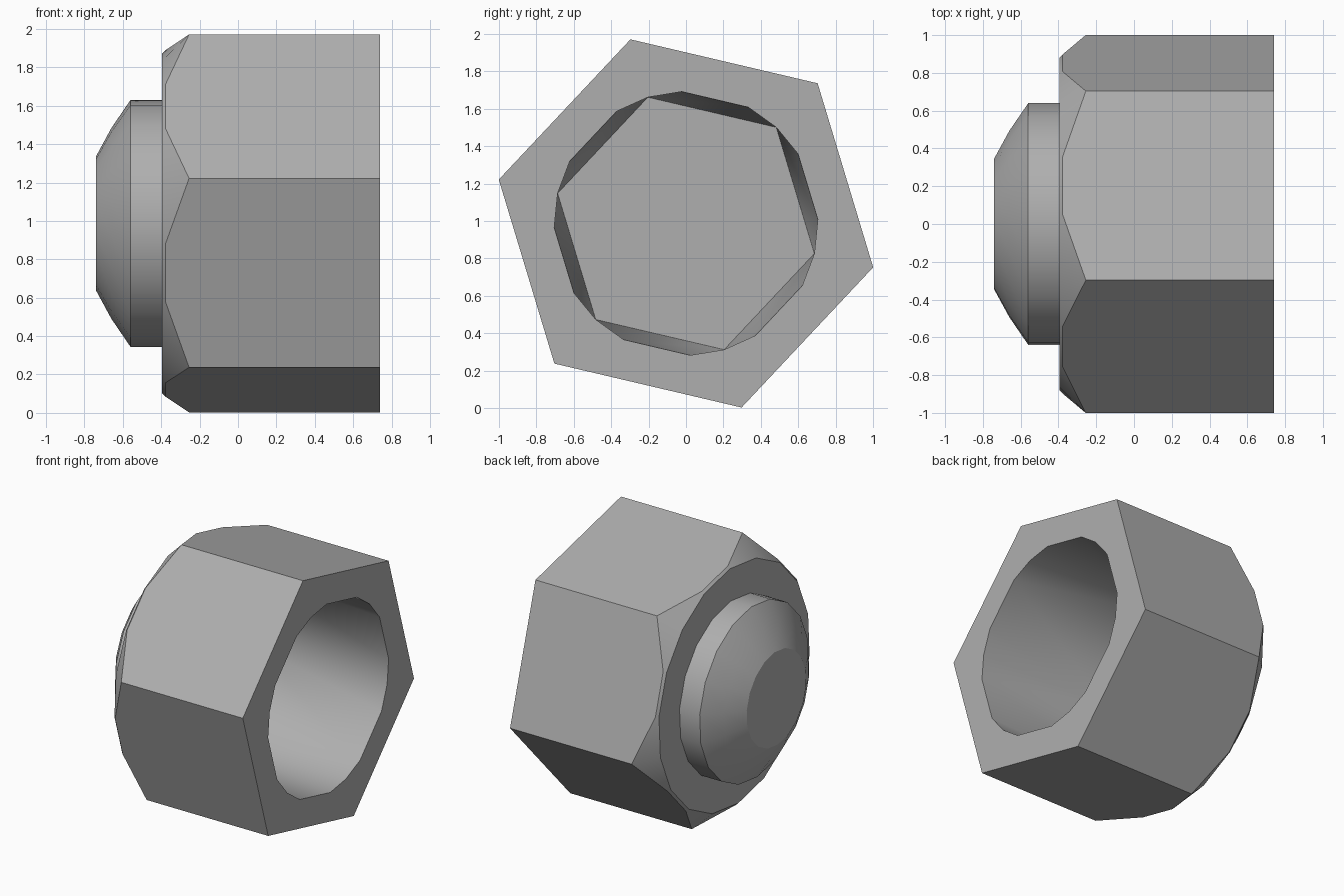
import bpy, bmesh
from math import cos, sin, radians

if "Cube" in bpy.data.objects:
    bpy.data.objects.remove(bpy.data.objects["Cube"])

CZ, A0 = 0.987, 46.8          # axis height, angle of the first hex corner
END, FLOOR = 0.74, -0.34      # open end and bottom of the bore
R_HEX = 1.028
bm = bmesh.new()


def vert(x, r, a):
    a = radians(A0 + a)
    return bm.verts.new((x, r * cos(a), CZ + r * sin(a)))


def ring(x, r, angles):
    return [vert(x, r, a) for a in angles]


def bridge(a, b):
    n = len(a)
    for i in range(n):
        j = (i + 1) % n
        bm.faces.new((a[i], a[j], b[j], b[i]))


even = range(0, 360, 20)
six = range(0, 360, 60)

# domed cap, shoulder and chamfered end of the hex
profile = [(-0.74, 0.349), (-0.66, 0.497), (-0.56, 0.644), (-0.395, 0.644), (-0.395, 0.887)]
rings = [ring(x, r, even) for x, r in profile]
rings.append([vert(-0.255, R_HEX, a) if a % 60 == 0 else vert(-0.378, 0.904, a) for a in even])
bm.faces.new(rings[0])
for a, b in zip(rings, rings[1:]):
    bridge(a, b)

# hex flats, open face and tapering bore
rim = rings[-1]
back = ring(END, R_HEX, six)
mouth = ring(END, 0.705, [c + d for c in six for d in (0, 15, 45)])
floor = ring(FLOOR, 0.705, six)
for i in range(6):
    j = (i + 1) % 6
    flat = [rim[(3 * i + k) % 18] for k in range(4)]
    bm.faces.new(flat + [back[j], back[i]])
    m0, m1, m2, m3 = [mouth[(3 * i + k) % 18] for k in range(4)]
    bm.faces.new((back[i], back[j], m3, m2, m1, m0))
    bm.faces.new((m0, m1, floor[i]))
    bm.faces.new((m1, m2, floor[j], floor[i]))
    bm.faces.new((m2, m3, floor[j]))
bm.faces.new(floor)

bmesh.ops.recalc_face_normals(bm, faces=bm.faces)
mesh = bpy.data.meshes.new("cap_nut")
bm.to_mesh(mesh)
bm.free()

# mid grey metal
metal = bpy.data.materials.new("grey_metal")
metal.diffuse_color = (0.43, 0.43, 0.43, 1)
metal.use_nodes = True
metal.node_tree.nodes["Principled BSDF"].inputs["Base Color"].default_value = metal.diffuse_color
mesh.materials.append(metal)

nut = bpy.data.objects.new("cap_nut", mesh)
bpy.context.collection.objects.link(nut)
bpy.context.view_layer.objects.active = nut
nut.select_set(True)
bpy.ops.object.shade_smooth_by_angle(angle=radians(25))
